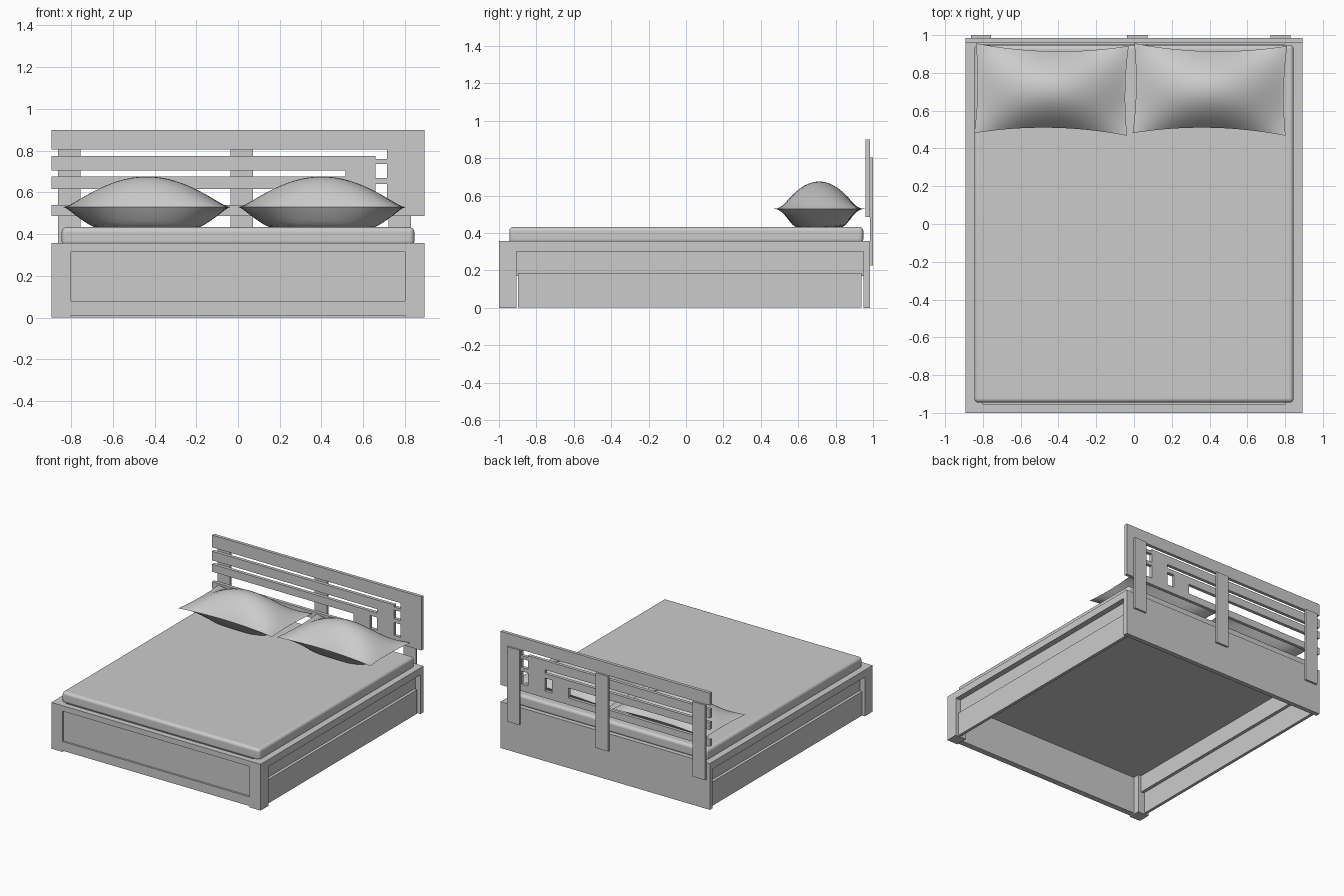
import bpy, bmesh, math

if "Cube" in bpy.data.objects:
    bpy.data.objects.remove(bpy.data.objects["Cube"])

GREY = (0.6, 0.6, 0.6, 1.0)
mat = bpy.data.materials.new("plain grey")
mat.use_nodes = True
mat.diffuse_color = GREY
mat.node_tree.nodes["Principled BSDF"].inputs["Base Color"].default_value = GREY


def finish(name, bm):
    bmesh.ops.recalc_face_normals(bm, faces=bm.faces)
    me = bpy.data.meshes.new(name)
    bm.to_mesh(me)
    bm.free()
    ob = bpy.data.objects.new(name, me)
    bpy.context.collection.objects.link(ob)
    me.materials.append(mat)
    return ob


def prism(name, outline, a, b, axis):
    """Extrude a (horizontal, z) outline from a to b along x or y."""
    bm = bmesh.new()
    place = (lambda h, z: (a, h, z)) if axis == "x" else (lambda h, z: (h, a, z))
    face = bm.faces.new([bm.verts.new(place(h, z)) for h, z in outline])
    ext = bmesh.ops.extrude_face_region(bm, geom=[face])
    moved = [g for g in ext["geom"] if isinstance(g, bmesh.types.BMVert)]
    bmesh.ops.translate(bm, verts=moved, vec=(b - a, 0, 0) if axis == "x" else (0, b - a, 0))
    return finish(name, bm)


def box(name, x, y, z):
    return prism(name, [(x[0], z[0]), (x[1], z[0]), (x[1], z[1]), (x[0], z[1])], y[0], y[1], "y")


def smooth(ob, angle):
    bpy.ops.object.select_all(action="DESELECT")
    ob.select_set(True)
    bpy.context.view_layer.objects.active = ob
    bpy.ops.object.shade_smooth_by_angle(angle=math.radians(angle))


W, TOP, RAIL = 0.893, 0.357, 0.302

# Side frames: front post and top rail in one piece, recessed panel, drawer front
side = [(-1, 0), (-0.905, 0), (-0.905, RAIL), (0.95, RAIL), (0.95, TOP), (-1, TOP)]
for s, label in ((1, "left"), (-1, "right")):
    prism(label + "_side_frame", side, s * 0.8, s * W, "x")
    box(label + "_side_panel", sorted((s * 0.825, s * 0.85)), (-0.905, 0.95), (0.17, RAIL))
    box(label + "_drawer_front", sorted((s * 0.85, s * 0.873)), (-0.898, 0.937), (0.003, 0.187))

# Front and back boards
box("front_top_rail", (-0.8, 0.8), (-1, -0.955), (0.315, TOP))
box("front_panel", (-0.8, 0.8), (-0.985, -0.955), (0.08, 0.315))
box("front_bottom_rail", (-0.8, 0.8), (-1, -0.955), (0.01, 0.08))
box("back_board", (-W, W), (0.95, 0.985), (0, TOP))

# Base and mattress
box("bed_base", (-0.82, 0.82), (-0.955, 0.95), (RAIL, 0.345))
mattress = box("mattress", (-0.845, 0.845), (-0.945, 0.948), (0.345, 0.433))
bev = mattress.modifiers.new("round", "BEVEL")
bev.width, bev.segments = 0.022, 5
smooth(mattress, 40)

# Headboard: nested bent slats stepping down towards the left end
HB = (0.96, 0.985)
LOW, LOW_TOP = 0.487, 0.54
prism("headboard_outer", [(-W, 0.9), (W, 0.9), (W, LOW), (-W, LOW), (-W, LOW_TOP),
                          (0.715, LOW_TOP), (0.715, 0.805), (-W, 0.805)], *HB, "y")
for name, top, bottom, inner, outer in (("headboard_middle_slat", 0.775, 0.705, 0.515, 0.66),
                                        ("headboard_inner_slat", 0.675, 0.617, 0.315, 0.455)):
    prism(name, [(-W, top), (outer, top), (outer, LOW_TOP), (inner, LOW_TOP),
                 (inner, bottom), (-W, bottom)], *HB, "y")
for i, (x, z) in enumerate((((0.66, 0.715), (0.737, 0.76)), ((0.66, 0.715), (0.64, 0.67)),
                            ((0.455, 0.515), (0.64, 0.675)))):
    box("headboard_link_%d" % (i + 1), x, HB, z)
for label, x in (("right", -0.863), ("middle", -0.036), ("left", 0.722)):
    box(label + "_headboard_upright", (x, x + 0.107), (0.985, 1.0), (0.227, 0.805))


# Pillows: pinched outline, domed top, flattened underside, sharp seam
def pillow(name, cx):
    n, m = 36, 24
    bm = bmesh.new()
    for top in (True, False):
        rows = []
        for j in range(m + 1):
            v = -math.cos(math.pi * j / m)
            row = []
            for i in range(n + 1):
                u = -math.cos(math.pi * i / n)
                fu, fv = 1 - u * u, 1 - v * v
                x = 0.405 * u * (1 - 0.035 * fv)
                y = 0.238 * v * (1 - 0.15 * fu)
                if top:
                    z = 0.146 * fu ** 1.2 * fv
                else:
                    z = -0.097 * min(1, 1.75 * fu * fv)
                row.append(bm.verts.new((x, y, z)))
            rows.append(row)
        for j in range(m):
            for i in range(n):
                bm.faces.new((rows[j][i], rows[j][i + 1], rows[j + 1][i + 1], rows[j + 1][i]))
    bmesh.ops.remove_doubles(bm, verts=bm.verts, dist=0.0001)
    ob = finish(name, bm)
    ob.location = (cx, 0.712, 0.53)
    ob.rotation_euler = (0, 0, math.radians(-1))
    smooth(ob, 50)


pillow("right_pillow", -0.437)
pillow("left_pillow", 0.402)
